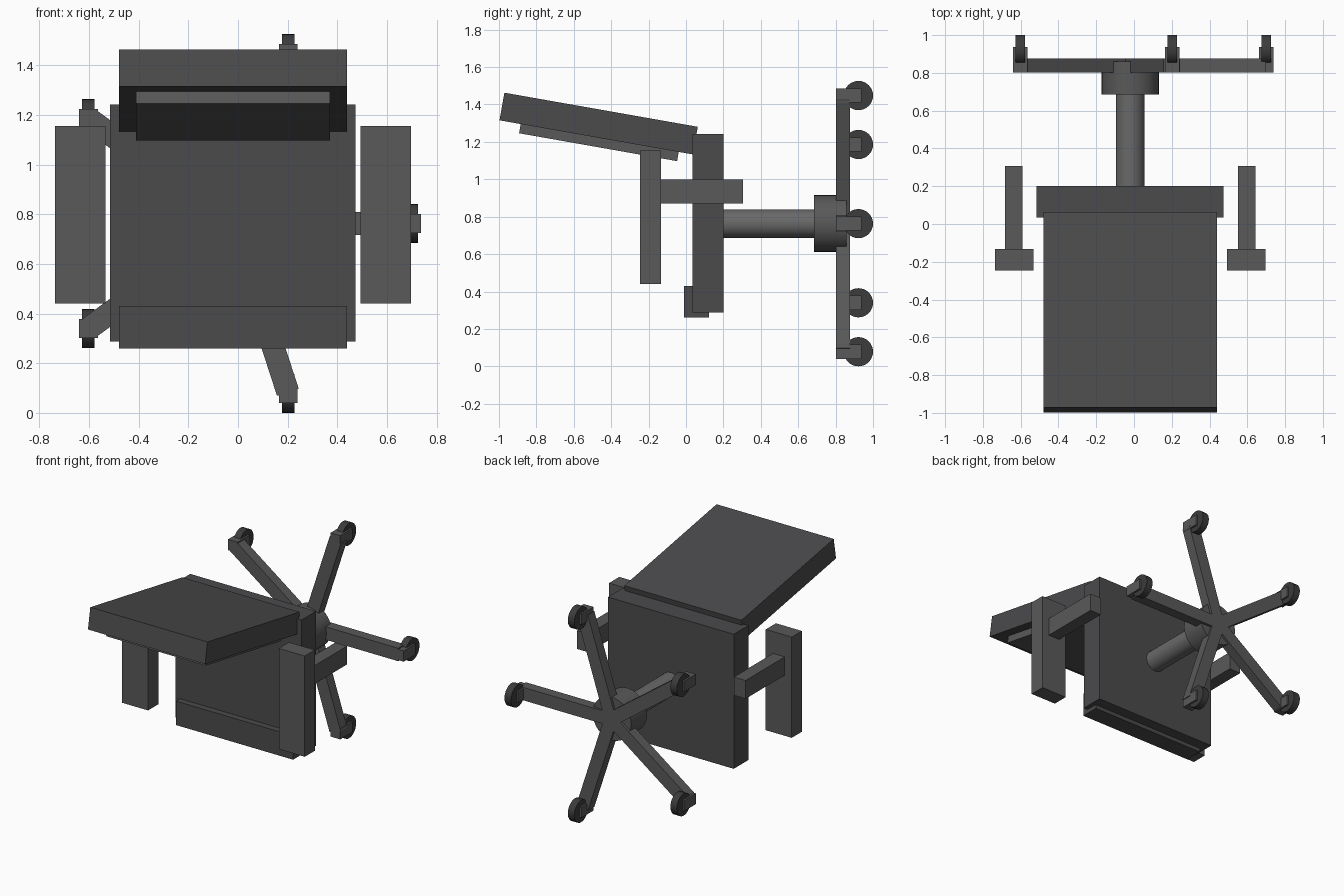
import bpy
from math import radians, sin, cos, pi
from mathutils import Matrix, Vector

if "Cube" in bpy.data.objects:
    bpy.data.objects.remove(bpy.data.objects["Cube"])


def material(name, r, g, b):
    m = bpy.data.materials.new(name)
    m.diffuse_color = (r, g, b, 1)
    m.use_nodes = True
    m.node_tree.nodes["Principled BSDF"].inputs["Base Color"].default_value = m.diffuse_color
    return m


FABRIC = material("dark_fabric", 0.07, 0.07, 0.073)
PLASTIC = material("grey_plastic", 0.10, 0.10, 0.10)
METAL = material("grey_metal", 0.14, 0.14, 0.14)
RUBBER = material("black_rubber", 0.045, 0.045, 0.045)


def box(name, lo, hi, mat, matrix=Matrix()):
    """Box between two corners, placed by an optional local matrix."""
    lo, hi = Vector(lo), Vector(hi)
    bpy.ops.mesh.primitive_cube_add(size=1)
    ob = bpy.context.object
    ob.name = name
    ob.data.transform(matrix @ Matrix.Translation((lo + hi) / 2)
                      @ Matrix.Diagonal((*(hi - lo), 1)))
    ob.data.materials.append(mat)
    return ob


def cylinder(name, centre, radius, length, axis, mat):
    """Smooth cylinder along the x or y axis."""
    rot = (0, pi / 2, 0) if axis == 'X' else (pi / 2, 0, 0)
    bpy.ops.mesh.primitive_cylinder_add(vertices=32, radius=radius, depth=length,
                                        location=centre, rotation=rot)
    ob = bpy.context.object
    ob.name = name
    ob.data.materials.append(mat)
    bpy.ops.object.shade_smooth_by_angle(angle=radians(30))
    return ob


CX, CZ = -0.02, 0.763   # axis of the chair, which lies on its back

# Seat cushion and front lip
box("seat", (-0.515, 0.035, 0.288), (0.473, 0.2, 1.243), FABRIC)
box("seat_front_lip", (-0.48, -0.01, 0.26), (0.44, 0.122, 0.43), FABRIC)

# Reclined backrest with lumbar pad, built in a tilted frame
tilt = Matrix.Translation((CX, -0.467, 1.298)) @ Matrix.Rotation(radians(-10), 4, 'X')
box("backrest", (-0.46, -0.525, -0.075), (0.46, 0.525, 0.075), FABRIC, tilt)
box("lumbar_pad", (-0.39, -0.41, -0.125), (0.39, 0.448, -0.03), PLASTIC, tilt)

# Armrests
for side, s in (("left", -1), ("right", 1)):
    ax, px = CX + s * 0.616, CX + s * 0.615
    box(side + "_arm_pad", (px - 0.102, -0.247, 0.44), (px + 0.102, -0.133, 1.155), PLASTIC)
    box(side + "_arm_support", (ax - 0.046, -0.133, 0.87), (ax + 0.046, 0.306, 1.0), PLASTIC)

# Gas lift and hub
cylinder("gas_lift", (CX, 0.46, CZ), 0.076, 0.52, 'Y', METAL)
cylinder("base_hub", (CX, 0.772, CZ), 0.152, 0.174, 'Y', PLASTIC)

# Five star legs with caster forks and wheels
for i in range(5):
    a = i * 2 * pi / 5
    spin = Matrix.Translation((CX, 0, CZ)) @ Matrix.Rotation(-a, 4, 'Y')
    box(f"base_leg_{i + 1}", (0, 0.803, -0.046), (0.715, 0.876, 0.046), PLASTIC, spin)
    x, z = CX + 0.72 * cos(a), CZ + 0.72 * sin(a)
    box(f"caster_fork_{i + 1}", (x - 0.038, 0.803, z - 0.038),
        (x + 0.038, 0.938, z + 0.038), PLASTIC)
    cylinder(f"caster_wheel_{i + 1}", (x, 0.922, z), 0.078, 0.05, 'X', RUBBER)
